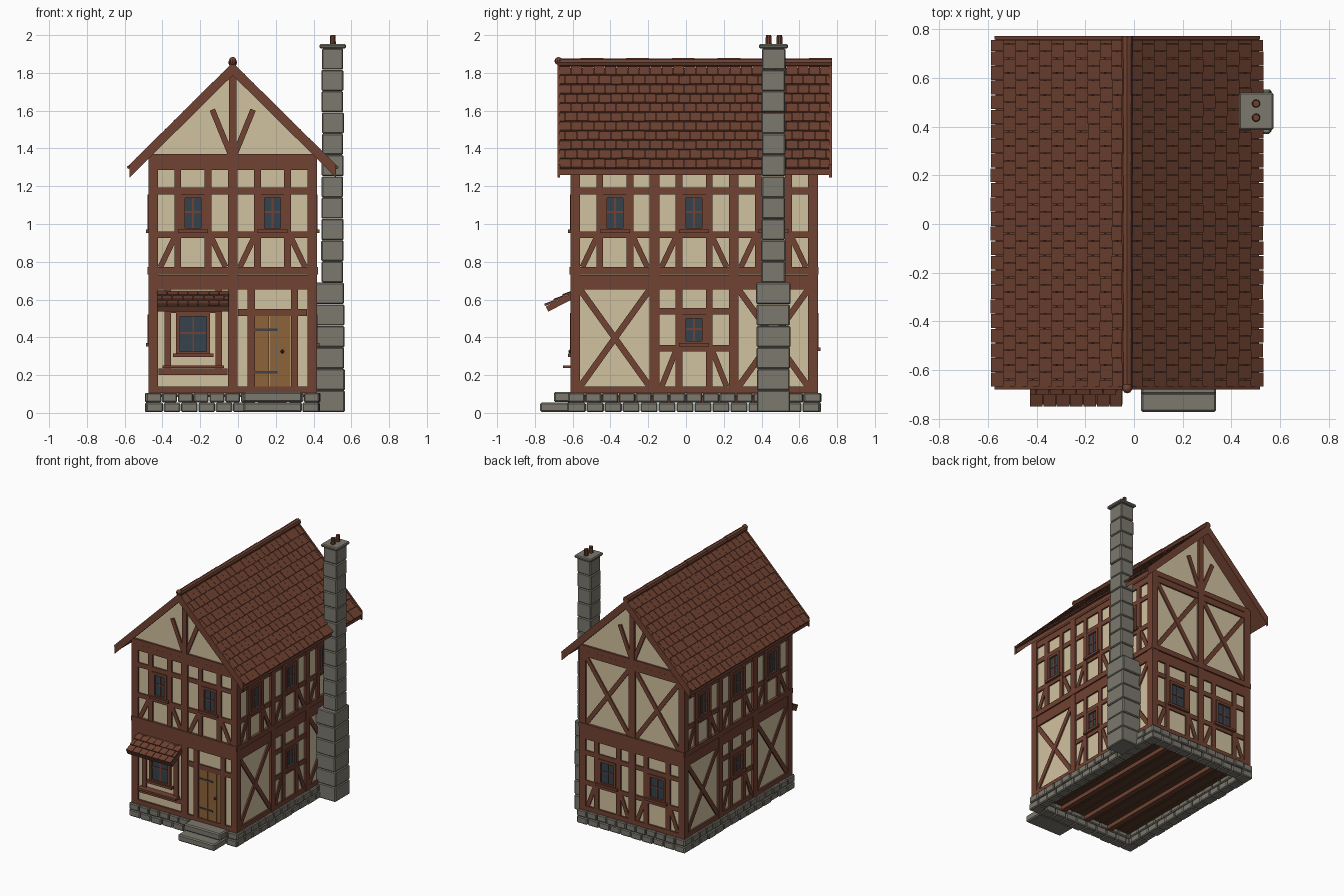
import bpy, bmesh, math, random
from mathutils import Matrix, Vector

if "Cube" in bpy.data.objects:
    bpy.data.objects.remove(bpy.data.objects["Cube"])

random.seed(4)


def mat(name, r, g, b):
    m = bpy.data.materials.new(name)
    m.diffuse_color = (r, g, b, 1)
    m.use_nodes = True
    m.node_tree.nodes["Principled BSDF"].inputs["Base Color"].default_value = m.diffuse_color
    return m


TIMBER = mat("timber brown", 0.165, 0.054, 0.032)
TILE = mat("clay tile", 0.155, 0.052, 0.030)
STONE = mat("grey stone", 0.198, 0.188, 0.155)
PLASTER = mat("cream plaster", 0.64, 0.54, 0.35)
DOORWOOD = mat("door oak", 0.27, 0.125, 0.042)
GLASS = mat("dark glass", 0.035, 0.055, 0.075)
IRON = mat("iron", 0.05, 0.052, 0.055)
FLOOR = mat("floor wood", 0.10, 0.045, 0.022)

CX, CY, HX, HY = -0.028, 0.043, 0.447, 0.655    # body centre and half sizes
T0, SLOPE, RUN = 1.855, 0.99, 0.546             # roof apex, slope, half span
D = 0.015                                       # timber relief on the plaster
I = Matrix.Identity(4)


def box(bm, x0, x1, y0, y1, z0, z1, M=I):
    c = Vector(((x0 + x1) / 2, (y0 + y1) / 2, (z0 + z1) / 2))
    bmesh.ops.create_cube(bm, size=1, matrix=M @ Matrix.Translation(c)
                          @ Matrix.Diagonal((x1 - x0, y1 - y0, z1 - z0, 1)))


def beam(bm, M, a, b, w, n):
    """Slanted timber on a wall, from a to b in wall coordinates."""
    a, b = Vector(a), Vector(b)
    d, c = b - a, (a + b) / 2
    R = Matrix.Translation((c.x, c.y, 0)) @ Matrix.Rotation(math.atan2(d.y, d.x), 4, 'Z')
    box(bm, -d.length / 2, d.length / 2, -w / 2, w / 2, -0.01, n, M @ R)


def prism(bm, pts, y0, y1):
    a = [bm.verts.new((x, y0, z)) for x, z in pts]
    b = [bm.verts.new((x, y1, z)) for x, z in pts]
    bm.faces.new(a)
    bm.faces.new(b[::-1])
    for i in range(len(pts)):
        j = (i + 1) % len(pts)
        bm.faces.new((a[i], b[i], b[j], a[j]))


def finish(name, bm, material, bevel=0):
    bmesh.ops.recalc_face_normals(bm, faces=bm.faces[:])
    me = bpy.data.meshes.new(name)
    bm.to_mesh(me)
    bm.free()
    me.materials.append(material)
    ob = bpy.data.objects.new(name, me)
    bpy.context.collection.objects.link(ob)
    if bevel:
        mod = ob.modifiers.new("bevel", 'BEVEL')
        mod.width, mod.segments = bevel, 1
    return ob


def frame(o, u, v, n):
    M = Matrix((u, v, n)).transposed().to_4x4()
    M.translation = o
    return M


# wall frames: u along the wall, v up, n outward, origin on the plaster
Z = (0, 0, 1)
WALLS = {
    "front": frame((0, CY - HY + D, 0), (1, 0, 0), Z, (0, -1, 0)),
    "back": frame((0, CY + HY - D, 0), (1, 0, 0), Z, (0, 1, 0)),
    "right": frame((CX + HX - D, 0, 0), (0, 1, 0), Z, (1, 0, 0)),
    "left": frame((CX - HX + D, 0, 0), (0, 1, 0), Z, (-1, 0, 0)),
}

# plaster body with gables
bm = bmesh.new()
w = HX - D
prism(bm, [(CX - w, 0.1), (CX + w, 0.1), (CX + w, T0 - 0.045 - SLOPE * w),
           (CX, T0 - 0.045), (CX - w, T0 - 0.045 - SLOPE * w)], CY - HY + D, CY + HY - D)
finish("plaster_walls", bm, PLASTER)

glass = bmesh.new()


def window(bm, M, uc, hw, z0, z1):
    """Framed window with a cross of glazing bars and a sill."""
    f = 0.02
    box(glass, uc - hw + f, uc + hw - f, z0 + f, z1 - f, -0.004, 0.004, M)
    for s in (-1, 1):
        box(bm, uc + s * (hw - f / 2) - f / 2, uc + s * (hw - f / 2) + f / 2, z0, z1, -0.01, 0.018, M)
    box(bm, uc - hw, uc + hw, z1 - f, z1, -0.01, 0.018, M)
    box(bm, uc - hw, uc + hw, z0, z0 + f, -0.01, 0.018, M)
    box(bm, uc - 0.005, uc + 0.005, z0, z1, -0.01, 0.009, M)
    zm = (z0 + z1) / 2 + 0.005
    box(bm, uc - hw, uc + hw, zm - 0.005, zm + 0.005, -0.01, 0.009, M)
    box(bm, uc - hw - 0.018, uc + hw + 0.018, z0 - 0.008, z0 + 0.01, -0.01, 0.028, M)


def window_bay(bm, M, u0, u1, zb, zt, r0, r1, hw=0.062):
    """Studs, rails and foot braces around a window."""
    uc = (u0 + u1) / 2
    for s, e in ((-1, u0), (1, u1)):
        u = uc + s * (hw + 0.018)
        box(bm, u - 0.018, u + 0.018, zb, zt, -0.01, 0.012, M)
        beam(bm, M, (e - s * 0.012, zb), (u + s * 0.012, r0 - 0.02), 0.03, 0.008)
    for z in (r0 - 0.035, r1):
        box(bm, u0, u1, z, z + 0.035, -0.01, 0.010, M)
    window(bm, M, uc, hw, r0, r1)


def cross_bay(bm, M, u0, u1, zb, zt):
    beam(bm, M, (u0, zb), (u1, zt), 0.033, 0.010)
    beam(bm, M, (u0, zt), (u1, zb), 0.033, 0.008)


# timber framing on all four walls
for name, M in WALLS.items():
    bm = bmesh.new()
    end = name in ("front", "back")
    c, h = (CX, HX) if end else (CY, HY)
    k = 2 if end else 3
    posts = [c - h + 0.026 + i * (2 * h - 0.052) / k for i in range(k + 1)]
    for p in posts:
        box(bm, p - 0.026, p + 0.026, 0.1, 1.35, -0.01, D, M)
    for z0, z1, n in ((0.105, 0.14, 0.013), (0.652, 0.73, 0.012), (0.733, 0.772, 0.019),
                      (1.285, 1.33, 0.012), (1.332, 1.37 if end else 1.345, D)):
        box(bm, c - h, c + h, z0, z1, -0.01, n, M)
    for i in range(k):
        u0, u1 = posts[i] + 0.026, posts[i + 1] - 0.026
        if name == "back":
            cross_bay(bm, M, u0, u1, 0.772, 1.285)
            window_bay(bm, M, u0, u1, 0.14, 0.652, 0.335, 0.53, 0.075)
            continue
        window_bay(bm, M, u0, u1, 0.772, 1.285, 0.96, 1.157)
        if not end and i == 1:
            window_bay(bm, M, u0, u1, 0.14, 0.652, 0.36, 0.52)
        elif not end:
            cross_bay(bm, M, u0, u1, 0.14, 0.652)
    if end:  # gable king post and V struts
        box(bm, CX - 0.02, CX + 0.02, 1.36, 1.8, -0.01, D, M)
        for s in (-1, 1):
            beam(bm, M, (CX + s * 0.012, 1.37), (CX + s * 0.108, 1.605), 0.03, 0.011)
    if name == "front":
        # shop window surround with shelf
        window(bm, M, -0.237, 0.09, 0.305, 0.53)
        for u in (-0.372, -0.102):
            box(bm, u - 0.018, u + 0.018, 0.2, 0.652, -0.01, 0.014, M)
        box(bm, -0.42, -0.055, 0.2, 0.235, -0.01, 0.012, M)
        box(bm, -0.39, -0.084, 0.53, 0.57, -0.01, 0.012, M)
        box(bm, -0.4, -0.075, 0.237, 0.252, -0.01, 0.055, M)
        # door frame
        for u in (0.07, 0.299):
            box(bm, u - 0.019, u + 0.019, 0.11, 0.652, -0.01, 0.014, M)
        box(bm, 0, 0.365, 0.512, 0.55, -0.01, 0.012, M)
    finish(name + "_timber_frame", bm, TIMBER)
finish("window_glass", glass, GLASS)

# plank door with hinges and handle
F = WALLS["front"]
bm, iron = bmesh.new(), bmesh.new()
for i in range(5):
    box(bm, 0.09 + i * 0.038, 0.126 + i * 0.038, 0.14, 0.512, -0.005, 0.006 + 0.002 * (i % 2), F)
finish("door_planks", bm, DOORWOOD)
for z in (0.215, 0.44):
    box(iron, 0.09, 0.21, z - 0.006, z + 0.006, 0, 0.011, F)
bmesh.ops.create_icosphere(iron, subdivisions=1, radius=0.011,
                           matrix=F @ Matrix.Translation((0.235, 0.325, 0.016)))
finish("door_ironwork", iron, IRON)


def tiles(bm, M, x0, x1, length, rows, width):
    """Overlapping rows of tiles; local x along the row, y down the slope."""
    step = length / rows
    for r in range(rows):
        x = x0 - (r % 2) * width / 2
        while x < x1 - 0.005:
            nxt = x + width
            lift = random.uniform(0, 0.003)
            R = Matrix.Translation((0, (r + 1) * step, 0.009 + lift)) @ Matrix.Rotation(math.radians(7), 4, 'X')
            box(bm, max(x, x0), min(nxt, x1) - 0.003, -min(step * 1.25, (r + 1) * step), 0, 0, 0.011, M @ R)
            x = nxt


# roof: deck, verge boards, tiles, ridge
def chevron(top, bottom, run):
    return [(CX - run, T0 - top - SLOPE * run), (CX, T0 - top), (CX + run, T0 - top - SLOPE * run),
            (CX + run, T0 - bottom - SLOPE * run), (CX, T0 - bottom), (CX - run, T0 - bottom - SLOPE * run)]


Y0, Y1 = -0.68, 0.772
bm = bmesh.new()
prism(bm, chevron(0.028, 0.06, RUN - 0.004), Y0 + 0.01, Y1 - 0.01)
finish("roof_deck", bm, TIMBER)
bm = bmesh.new()
prism(bm, chevron(0, 0.068, RUN), Y0, Y0 + 0.014)
prism(bm, chevron(0, 0.068, RUN), Y1 - 0.014, Y1)
finish("verge_boards", bm, TIMBER)
bm = bmesh.new()
th = math.atan(SLOPE)
for s in (-1, 1):
    M = frame((CX, 0, T0 - 0.03), (0, 1, 0), (s * math.cos(th), 0, -math.sin(th)),
              (s * math.sin(th), 0, math.cos(th)))
    tiles(bm, M, Y0 + 0.012, Y1 - 0.012, RUN / math.cos(th), 11, 0.06)
finish("roof_tiles", bm, TILE)
bm = bmesh.new()
for i in range(6):
    L = (Y1 - Y0) / 6
    R = Matrix.Translation((CX, Y0 + (i + 0.5) * L, T0)) @ Matrix.Rotation(math.pi / 2, 4, 'X')
    bmesh.ops.create_cone(bm, cap_ends=True, segments=8, radius1=0.024, radius2=0.021, depth=L, matrix=R)
finish("ridge_caps", bm, TILE)
bm = bmesh.new()
bmesh.ops.create_uvsphere(bm, u_segments=10, v_segments=8, radius=0.021,
                          matrix=Matrix.Translation((CX, Y0 + 0.005, T0 + 0.008)))
finish("gable_finial", bm, TIMBER)

# awning over the shop window
bm, deck = bmesh.new(), bmesh.new()
a = math.atan2(0.075, 0.145)
M = frame((0, -0.598, 0.632), (1, 0, 0), (0, -math.cos(a), -math.sin(a)), (0, -math.sin(a), math.cos(a)))
box(deck, -0.428, -0.047, 0, 0.16, -0.025, 0.005, M)
tiles(bm, M, -0.428, -0.047, 0.162, 3, 0.055)
finish("awning_deck", deck, TIMBER)
finish("awning_tiles", bm, TILE)

# stone plinth: two courses on every side
bm = bmesh.new()
for M, c, h in ((WALLS["front"], CX, HX), (WALLS["back"], CX, HX),
                (WALLS["right"], CY, HY), (WALLS["left"], CY, HY)):
    for row in range(2):
        n = round(2 * h / 0.092) + row
        L = 2 * (h + 0.012) / n
        for i in range(n):
            u = c - h - 0.012 + i * L
            z = 0.004 + row * 0.052
            box(bm, u + 0.002, u + L - 0.002, z, z + 0.05, -0.05, 0.028 + random.uniform(-0.004, 0.006), M)
finish("stone_plinth", bm, STONE, 0.006)

# floor seen from below, with joists
bm = bmesh.new()
for i in range(12):
    x = CX - 0.42 + i * 0.07
    box(bm, x, x + 0.067, CY - 0.62, CY + 0.62, 0.085, 0.098)
finish("floor_planks", bm, FLOOR)
bm = bmesh.new()
for dx in (-0.21, 0, 0.21):
    box(bm, CX + dx - 0.02, CX + dx + 0.02, CY - 0.63, CY + 0.63, 0.055, 0.09)
finish("floor_joists", bm, TIMBER)

# front steps
bm = bmesh.new()
box(bm, 0.028, 0.338, -0.772, -0.62, 0.005, 0.056)
box(bm, 0.028, 0.338, -0.7, -0.6, 0.058, 0.11)
finish("front_steps", bm, STONE, 0.008)

# chimney: wide base, narrower stack, cap, two pots
bm = bmesh.new()


def courses(x0, x1, y0, y1, z0, z1, n):
    h = (z1 - z0) / n
    for i in range(n):
        j = [random.uniform(-0.003, 0.003) for _ in range(4)]
        box(bm, x0 + j[0], x1 + j[1], y0 + j[2], y1 + j[3], z0 + i * h, z0 + (i + 1) * h - 0.001)


courses(0.395, 0.563, 0.373, 0.552, 0.005, 0.69, 6)
courses(0.443, 0.558, 0.4, 0.525, 0.69, 1.93, 11)
box(bm, 0.432, 0.573, 0.387, 0.54, 1.93, 1.952)
finish("chimney_stack", bm, STONE, 0.006)
bm = bmesh.new()
for y in (0.437, 0.495):
    bmesh.ops.create_cone(bm, cap_ends=True, segments=10, radius1=0.018, radius2=0.014, depth=0.06,
                          matrix=Matrix.Translation((0.502, y, 1.97)))
finish("chimney_pots", bm, TILE)
